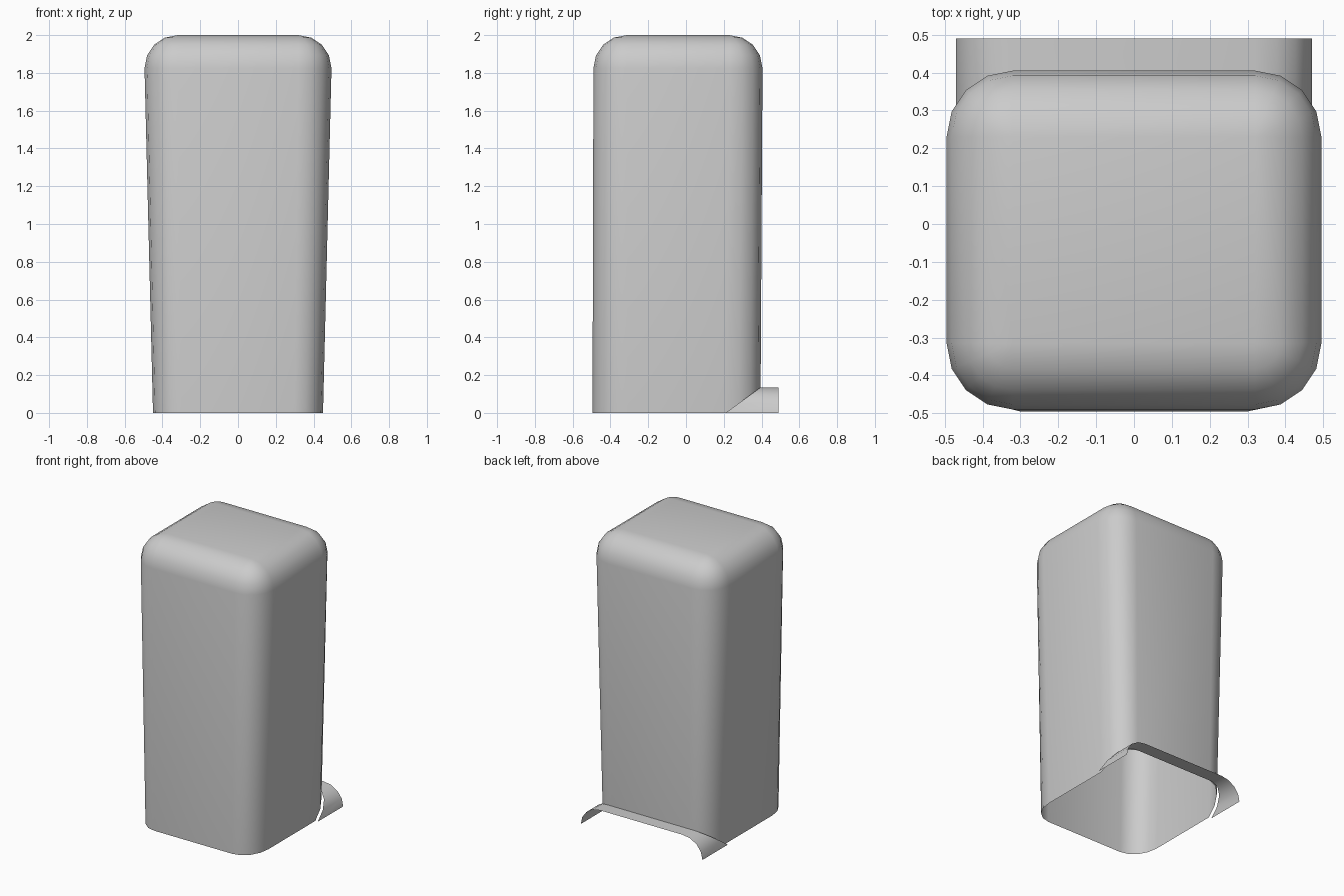
import bpy, bmesh, math

if "Cube" in bpy.data.objects:
    bpy.data.objects.remove(bpy.data.objects["Cube"])

STEPS = 4  # segments per rounded corner
ARC = [math.pi / 2 * i / STEPS for i in range(STEPS + 1)]


def ring(fx, y0, y1, rx, ry, z):
    """Rounded rectangle: flat half-width fx, flat y span y0..y1, corner radii rx, ry."""
    pts = []
    for q, (sx, cy) in enumerate([(1, y1), (-1, y1), (-1, y0), (1, y0)]):
        for a in ARC:
            t = a + q * math.pi / 2
            pts.append([sx * fx + rx * math.cos(t), cy + ry * math.sin(t), z])
    return pts


def finish(name, bm):
    bmesh.ops.remove_doubles(bm, verts=bm.verts, dist=1e-5)
    bmesh.ops.recalc_face_normals(bm, faces=bm.faces)
    me = bpy.data.meshes.new(name)
    bm.to_mesh(me)
    bm.free()
    ob = bpy.data.objects.new(name, me)
    bpy.context.collection.objects.link(ob)
    bpy.ops.object.select_all(action='DESELECT')
    bpy.context.view_layer.objects.active = ob
    ob.select_set(True)
    bpy.ops.object.shade_smooth_by_angle(angle=math.radians(35))
    return ob


def bridge(bm, a, b, closed):
    n = len(a)
    for i in range(n if closed else n - 1):
        j = (i + 1) % n
        bm.faces.new((a[i], a[j], b[j], b[i]))


# Body: tapered shell, open below, with a rounded top
R, ARCH = 0.175, 0.135
rings = [ring(0.30, -0.31, 0.21, 0.15, 0.185, 0)]
for i, a in enumerate(ARC):          # back wall is raised over the spout opening
    rings[0][i][2] = ARCH * math.sin(a)
    rings[0][2 * STEPS + 1 - i][2] = ARCH * math.sin(a)
for a in ARC:
    r = R * math.cos(a)
    rings.append(ring(0.32, -0.315, 0.23, r, r, 1.825 + R * math.sin(a)))
bm = bmesh.new()
loops = [[bm.verts.new(p) for p in pts] for pts in rings]
for lo, hi in zip(loops, loops[1:]):
    bridge(bm, lo, hi, True)
bmesh.ops.remove_doubles(bm, verts=bm.verts, dist=1e-5)
bm.verts.ensure_lookup_table()
top = [v for v in bm.verts if v.co.z > 1.9999]
top.sort(key=lambda v: math.atan2(v.co.y, v.co.x))
bm.faces.new(top)
finish("body_shell", bm)

# Spout lip: arched sheet sticking out of the back, inner edge follows the body
inner, outer = [], []
for s in (1, -1):
    for a in (ARC if s > 0 else ARC[::-1]):
        x, z = s * (0.32 + 0.15 * math.cos(a)), ARCH * math.sin(a)
        inner.append((x, 0.21 + 0.185 * math.sin(a), z))
        outer.append((x, 0.49, z))
bm = bmesh.new()
bridge(bm, [bm.verts.new(p) for p in inner], [bm.verts.new(p) for p in outer], False)
for f in bm.faces:
    f.normal_update()
lip = finish("back_lip", bm)
